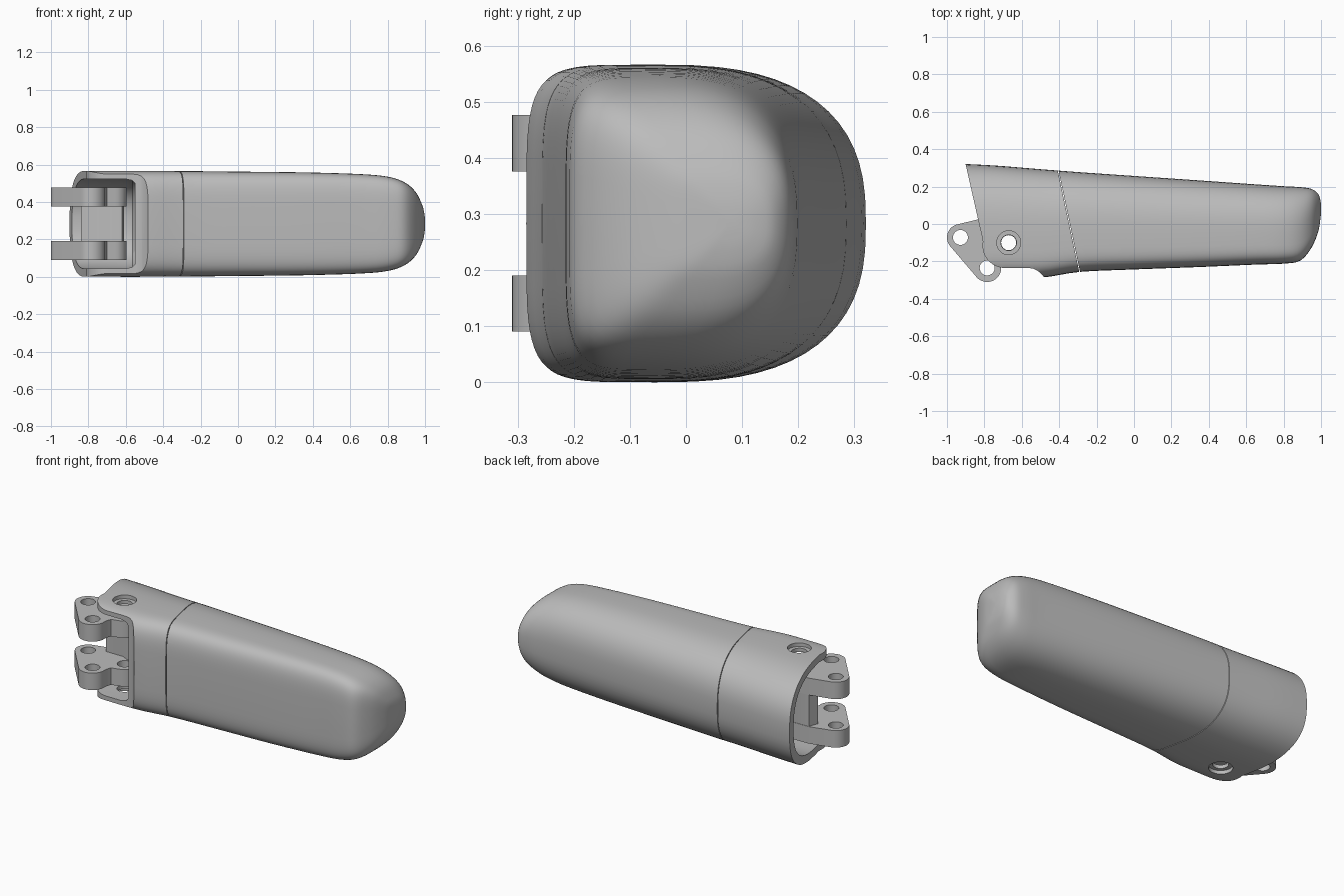
import bpy, bmesh, math
from mathutils import Vector

cube = bpy.data.objects.get("Cube")
if cube:
    bpy.data.objects.remove(cube, do_unlink=True)

MID = 0.283  # mirror height of the whole finger

grey = bpy.data.materials.new("plain grey")
grey.use_nodes = True
grey.diffuse_color = (0.5, 0.5, 0.5, 1)
grey.node_tree.nodes["Principled BSDF"].inputs["Base Color"].default_value = (0.5, 0.5, 0.5, 1)


def make_object(name, bm):
    bmesh.ops.recalc_face_normals(bm, faces=bm.faces)
    mesh = bpy.data.meshes.new(name)
    bm.to_mesh(mesh)
    bm.free()
    mesh.materials.append(grey)
    ob = bpy.data.objects.new(name, mesh)
    bpy.context.collection.objects.link(ob)
    return ob


def prism(name, outline, z0, z1):
    bm = bmesh.new()
    face = bm.faces.new([bm.verts.new((x, y, z0)) for x, y in outline])
    top = bmesh.ops.extrude_face_region(bm, geom=[face])["geom"]
    bmesh.ops.translate(bm, vec=(0, 0, z1 - z0),
                        verts=[v for v in top if isinstance(v, bmesh.types.BMVert)])
    return make_object(name, bm)


def arc(cx, cy, r, a0, a1, n=14):
    angles = [math.radians(a0 + (a1 - a0) * i / n) for i in range(n + 1)]
    return [(cx + r * math.cos(a), cy + r * math.sin(a)) for a in angles]


def disc(cx, cy, r):
    return arc(cx, cy, r, 0, 350, 35)


def section(x, back, front, half, split=None, n=64):
    # domed towards the back, boxy towards the front
    y0 = front + 0.4 * (back - front) if split is None else split
    ring = []
    for i in range(n):
        a = 2 * math.pi * i / n
        c, s = math.cos(a), math.sin(a)
        p = 2 / 2.6 if c > 0 else 2 / 5
        reach = back - y0 if c > 0 else front - y0
        ring.append((x, y0 + reach * abs(c) ** p,
                     MID + math.copysign(half * abs(s) ** p, s)))
    return ring


def loft(name, rings):
    bm = bmesh.new()
    rows = [[bm.verts.new(p) for p in ring] for ring in rings]
    for a, b in zip(rows, rows[1:]):
        for i in range(len(a)):
            j = (i + 1) % len(a)
            bm.faces.new((a[i], a[j], b[j], b[i]))
    bm.faces.new(rows[0])
    bm.faces.new(rows[-1])
    return make_object(name, bm)


def smooth_stations(pts, steps=4):
    # Catmull-Rom through the stations
    pts = [Vector(p) for p in pts]
    out = []
    for i in range(len(pts) - 1):
        p0, p1, p2 = pts[max(i - 1, 0)], pts[i], pts[i + 1]
        p3 = pts[min(i + 2, len(pts) - 1)]
        for k in range(steps):
            t = k / steps
            out.append(0.5 * (2 * p1 + (p2 - p0) * t + (2 * p0 - 5 * p1 + 4 * p2 - p3) * t * t
                              + (3 * p1 - p0 - 3 * p2 + p3) * t ** 3))
    return out + [pts[-1]]


def boolean(ob, cutter, operation):
    mod = ob.modifiers.new("cut", "BOOLEAN")
    mod.operation, mod.object, mod.solver = operation, cutter, "EXACT"
    bpy.context.view_layer.objects.active = ob
    bpy.ops.object.modifier_apply(modifier=mod.name)
    bpy.data.objects.remove(cutter, do_unlink=True)


def shade(ob):
    bpy.ops.object.select_all(action="DESELECT")
    ob.select_set(True)
    bpy.context.view_layer.objects.active = ob
    bpy.ops.object.shade_smooth_by_angle(angle=math.radians(32))


# Outer shell stations: x, back y, front y, half height
stations = smooth_stations([
    (-1.0, .325, -.29, .283), (-.75, .313, -.29, .283), (-.5, .293, -.287, .283),
    (-.29, .277, -.256, .282), (0, .257, -.243, .279), (.35, .233, -.23, .275),
    (.65, .212, -.217, .266), (.8, .202, -.212, .252), (.89, .197, -.195, .222),
    (.95, .187, -.125, .17), (.985, .16, -.04, .1), (.997, .125, .03, .05),
    (1.0, .09, .07, .01)])
rings = [section(*s) for s in stations]

# Fingertip, split from the base along a slanted seam
fingertip = loft("fingertip", rings)
boolean(fingertip, prism("tip_cutter", [(-.302, -.32), (1.2, -.32), (1.2, .5),
                                        (-.449, .5), (-.275, -.32)][1:], -.1, .7), "INTERSECT")

# Base sleeve with rounded cheeks and a flared lip
base_sleeve = loft("base_sleeve", rings)
outline = ([(-.941, .5), (-.81, -.08)] + arc(-.69, -.115, .12, 170, 270)
           + [(-.57, -.235), (-.54, -.238), (-.515, -.25), (-.495, -.268), (-.48, -.285),
              (-.475, -.32), (-.279, -.32), (-.453, .5)])
boolean(base_sleeve, prism("sleeve_cutter", outline, -.1, .7), "INTERSECT")

# Hinge pocket, open at the end and the front
pocket = loft("pocket_cutter", [section(-1.1, .275, -.7, .24, -.05),
                                section(-.6, .25, -.7, .24, -.05),
                                section(-.565, .235, -.7, .232, -.05),
                                section(-.55, .21, -.7, .215, -.05)])
boolean(base_sleeve, pocket, "DIFFERENCE")

# Pin hole and its counterbores
HINGE = (-.67, -.1)
boolean(base_sleeve, prism("pin_cutter", disc(*HINGE, .042), -.1, .7), "DIFFERENCE")
for z0, z1 in ((-.1, .022), (.544, .7)):
    boolean(base_sleeve, prism("bore_cutter", disc(*HINGE, .064), z0, z1), "DIFFERENCE")

# Pair of three-hole hinge lugs
lug_outline = (arc(-.928, -.072, .072, 100, 221) + arc(-.785, -.235, .075, 221, 350)
               + [(-.71, -.215), (-.70, -.185)] + arc(*HINGE, .075, 280, 440)
               + [(-.72, .03), (-.82, .028)])
for side, z0, z1 in (("lower", .09, .19), ("upper", .376, .476)):
    lug = prism(side + "_hinge_lug", lug_outline, z0, z1)
    for x, y in ((-.928, -.072), (-.785, -.235), HINGE):
        boolean(lug, prism("hole_cutter", disc(x, y, .04), -.1, .7), "DIFFERENCE")
    shade(lug)

# Web joining the lugs
web = prism("hinge_web", [(-.84, -.03), (-.73, -.03), (-.69, -.05), (-.62, -.05),
                          (-.61, .0), (-.66, -.03 + .04), (-.72, .028), (-.82, .026)], .188, .378)
for ob in (fingertip, base_sleeve, web):
    shade(ob)
